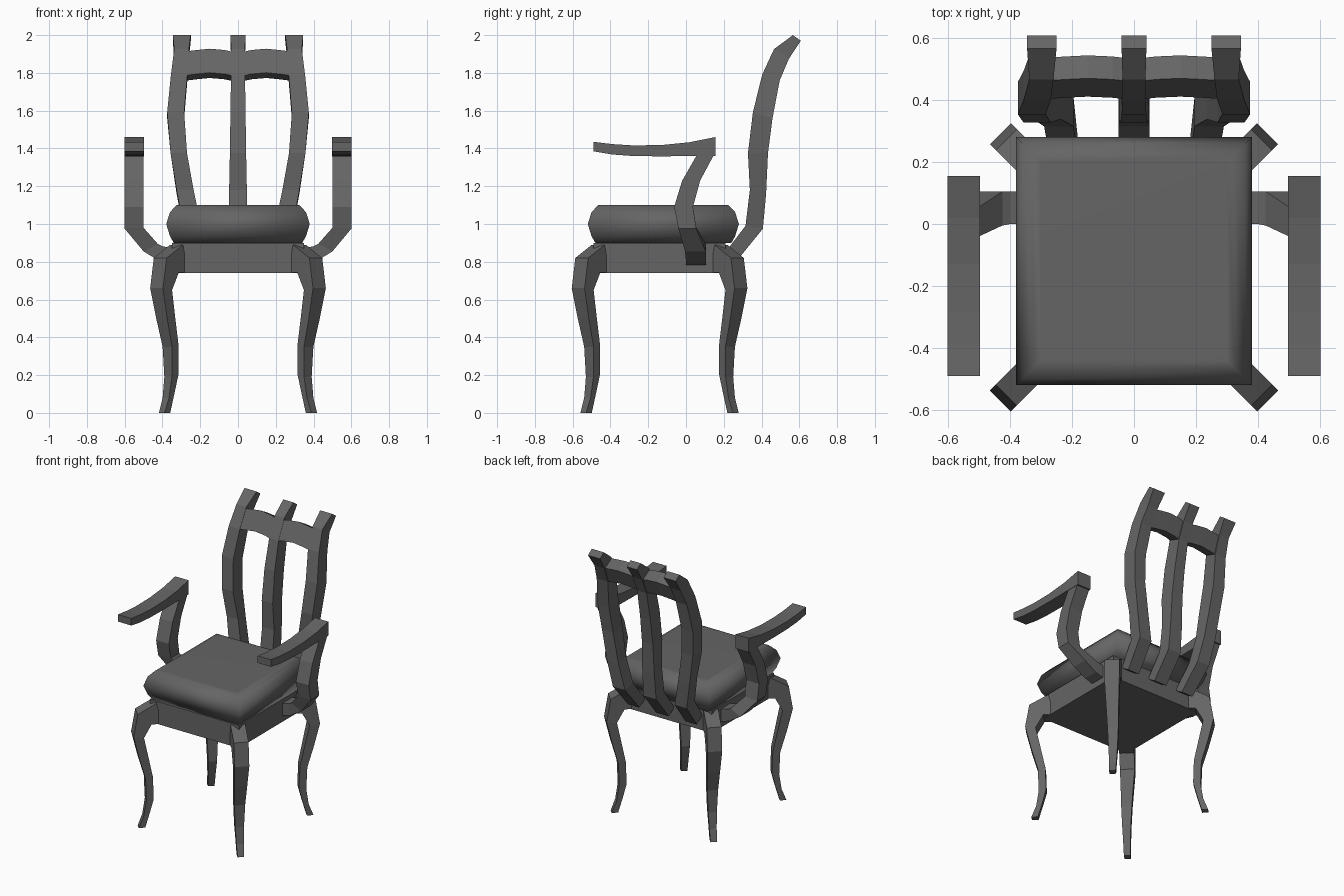
import bpy, bmesh

dark = bpy.data.materials.new("dark_grey")
dark.diffuse_color = (0.13, 0.13, 0.13, 1)


def loft(name, rings):
    """Skin a list of four-point rings and cap both ends."""
    bm = bmesh.new()
    loops = [[bm.verts.new(p) for p in r] for r in rings]
    for a, b in zip(loops, loops[1:]):
        n = len(a)
        for i in range(n):
            j = (i + 1) % n
            bm.faces.new((a[i], a[j], b[j], b[i]))
    bm.faces.new(loops[0])
    bm.faces.new(loops[-1])
    bmesh.ops.recalc_face_normals(bm, faces=bm.faces)
    me = bpy.data.meshes.new(name)
    bm.to_mesh(me)
    bm.free()
    me.materials.append(dark)
    ob = bpy.data.objects.new(name, me)
    bpy.context.collection.objects.link(ob)
    return ob


def rect(hx, y0, y1, z):
    return [(-hx, y0, z), (hx, y0, z), (hx, y1, z), (-hx, y1, z)]


def flip(rings, sx):
    return [[(sx * x, y, z) for x, y, z in r] for r in rings]


SIDES = (("right", 1), ("left", -1))
CY = -0.14  # centre of the seat frame

# Seat frame
loft("seat_apron", [rect(0.35, CY - 0.35, CY + 0.35, z) for z in (0.74, 0.90)])

# Cushion with a bulging side profile, smooth all over
cushion = loft("seat_cushion", [rect(h, -0.12 - h - 0.02, -0.12 + h + 0.02, z) for h, z in (
    (0.34, 0.90), (0.36, 0.935), (0.38, 1.0), (0.36, 1.063), (0.325, 1.10), (0.30, 1.101))])
cushion.data.shade_smooth()

# Diagonal S-curved legs: outer offset, z, inner offset, z, half width
LEG = ((0.404, 0.0, 0.374, 0.0, 0.015), (0.382, 0.08, 0.354, 0.10, 0.017),
       (0.370, 0.19, 0.336, 0.20, 0.020), (0.374, 0.35, 0.340, 0.36, 0.025),
       (0.404, 0.50, 0.362, 0.51, 0.029), (0.431, 0.66, 0.383, 0.65, 0.034),
       (0.412, 0.82, 0.348, 0.742, 0.034), (0.325, 0.89, 0.30, 0.742, 0.034))
for side, sx in SIDES:
    for end, sy in (("front", -1), ("back", 1)):
        rings = [[(sx * (o + w), CY + sy * (o - w), zo), (sx * (o - w), CY + sy * (o + w), zo),
                  (sx * (i - w), CY + sy * (i + w), zi), (sx * (i + w), CY + sy * (i - w), zi)]
                 for o, zo, i, zi, w in LEG]
        loft(f"{end}_{side}_leg", rings)

# Back profile: front y, z, back y, z, outer post inner x, outer x, slat half width
BACK = ((0.20, 0.84, 0.265, 0.80, 0.18, 0.27, 0.05),
        (0.315, 0.99, 0.407, 0.975, 0.195, 0.29, 0.05),
        (0.338, 1.18, 0.424, 1.16, 0.235, 0.325, 0.047),
        (0.328, 1.375, 0.434, 1.375, 0.27, 0.357, 0.043),
        (0.354, 1.59, 0.458, 1.56, 0.285, 0.375, 0.040),
        (0.403, 1.79, 0.496, 1.76, 0.268, 0.355, 0.037),
        (0.466, 1.926, 0.545, 1.875, 0.26, 0.338, 0.037),
        (0.566, 2.0, 0.608, 1.97, 0.25, 0.345, 0.040))


def bar(x0, x1, yf, zf, yb, zb):
    return [(x0, yf, zf), (x1, yf, zf), (x1, yb, zb), (x0, yb, zb)]


post = [bar(b[4], b[5], *b[:4]) for b in BACK]
for side, sx in SIDES:
    loft(f"{side}_back_post", flip(post, sx))
loft("centre_slat", [bar(-b[6], b[6], *b[:4]) for b in BACK])

# Top rail, each half gently arched: x, rise
RAIL = ((0.03, 0.0), (0.07, 0.009), (0.15, 0.016), (0.22, 0.009), (0.29, 0.0))
rail = [[(x, 0.403 + d / 2, 1.785 + d), (x, 0.462 + d / 2, 1.912 + d),
         (x, 0.536 + d / 2, 1.870 + d), (x, 0.488 + d / 2, 1.757 + d)] for x, d in RAIL]
for side, sx in SIDES:
    loft(f"{side}_top_rail", flip(rail, sx))

# Arm supports: outer x, z, inner x, z, front y, back y
SUPPORT = ((0.34, 0.78, 0.34, 0.87, 0.0, 0.105), (0.41, 0.80, 0.40, 0.882, 0.0, 0.105),
           (0.50, 0.855, 0.425, 0.895, -0.005, 0.105), (0.60, 0.975, 0.50, 0.98, -0.04, 0.055),
           (0.60, 1.09, 0.50, 1.09, -0.063, 0.037), (0.60, 1.23, 0.50, 1.23, -0.02, 0.075),
           (0.60, 1.37, 0.50, 1.37, 0.06, 0.15))
support = [[(xo, y0, zo), (xo, y1, zo), (xi, y1, zi), (xi, y0, zi)]
           for xo, zo, xi, zi, y0, y1 in SUPPORT]
# Arm rests: y, bottom z, top z
ARM = ((-0.49, 1.385, 1.435), (-0.39, 1.368, 1.423), (-0.28, 1.36, 1.416), (-0.13, 1.358, 1.418),
       (0.02, 1.36, 1.433), (0.155, 1.36, 1.46))
arm = [[(0.497, y, b), (0.602, y, b), (0.602, y, t), (0.497, y, t)] for y, b, t in ARM]
for side, sx in SIDES:
    loft(f"{side}_arm_support", flip(support, sx))
    loft(f"{side}_arm_rest", flip(arm, sx))
